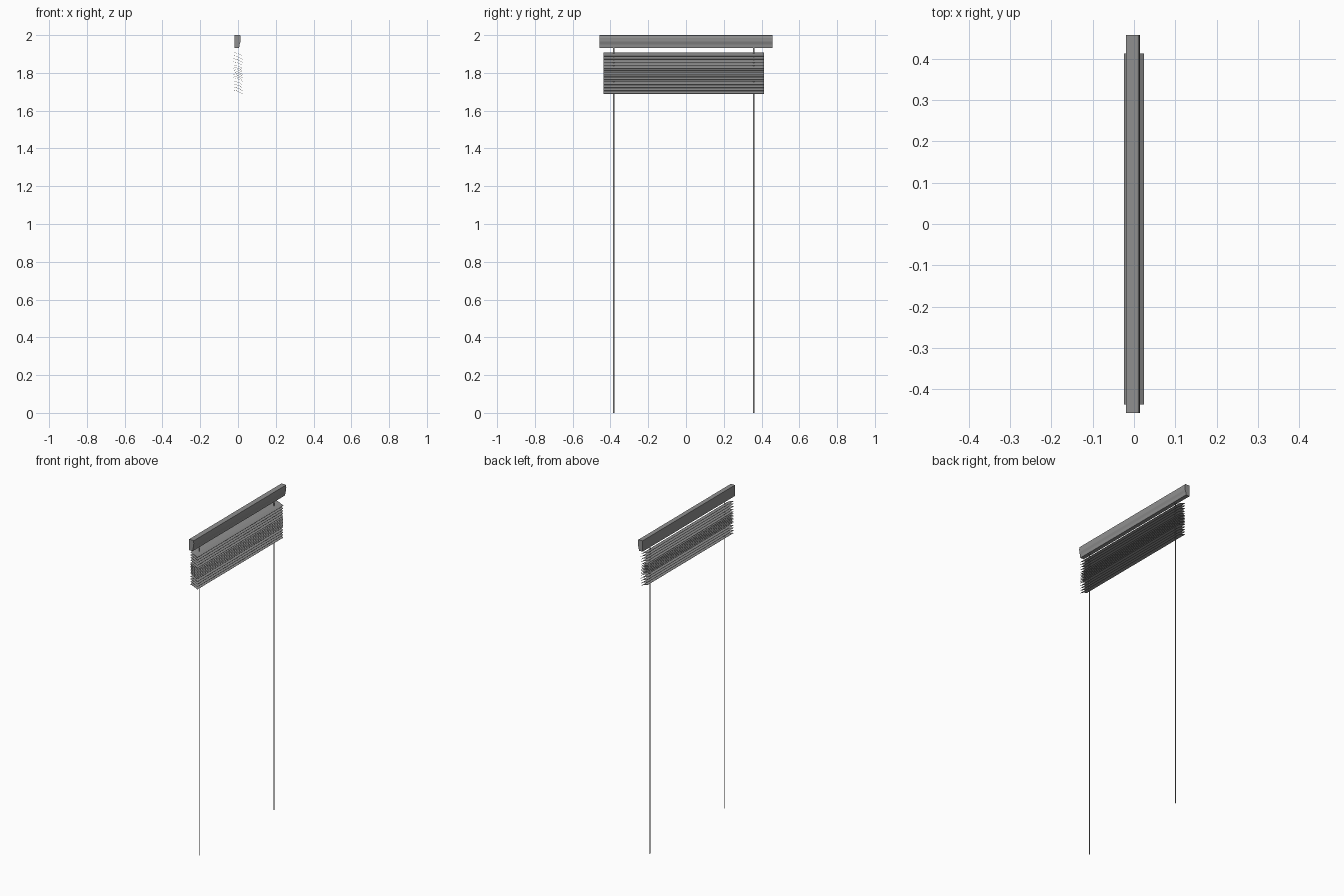
import bpy, math

if "Cube" in bpy.data.objects:
    bpy.data.objects.remove(bpy.data.objects["Cube"])

grey = bpy.data.materials.new("dark_grey")
grey.diffuse_color = (.28, .28, .28, 1)
grey.use_nodes = True
grey.node_tree.nodes["Principled BSDF"].inputs["Base Color"].default_value = grey.diffuse_color

def extrude_y(name, profile, y0, y1, centre=(0, 0)):
    """Sweep a closed (x, z) profile along y."""
    n = len(profile)
    verts = [(x + centre[0], y, z + centre[1]) for y in (y0, y1) for x, z in profile]
    faces = [(i, n + i, n + (i + 1) % n, (i + 1) % n) for i in range(n)]
    faces += [tuple(range(n)), tuple(range(n, 2 * n))[::-1]]
    me = bpy.data.meshes.new(name)
    me.from_pydata(verts, [], [f[::-1] for f in faces] if area(profile) < 0 else faces)
    me.materials.append(grey)
    ob = bpy.data.objects.new(name, me)
    bpy.context.collection.objects.link(ob)
    return ob

def area(p):
    return sum(a[0] * b[1] - b[0] * a[1] for a, b in zip(p, p[1:] + p[:1]))

# Head rail with a shaped front lip
extrude_y("head_rail", [(-.019, 1.932), (.006, 1.932), (.008, 1.95), (.013, 1.965),
                        (.014, 1.985), (.012, 1.998), (.008, 2.0), (-.019, 2.0)], -.457, .457)

# Thin, slightly crowned, tilted slats bunched towards the middle
def slat_profile(tilt, half=.0262, crown=.003, thick=.0012, steps=4):
    xs = [-half + 2 * half * i / steps for i in range(steps + 1)]
    top = [(x, crown * (1 - (x / half) ** 2)) for x in xs]
    pts = top + [(x, z - thick) for x, z in reversed(top)]
    c, s = math.cos(tilt), math.sin(tilt)
    return [(x * c + z * s, z * c - x * s) for x, z in pts]

heights = [1.899 - .0165 * i for i in range(5)]
heights += [1.822 - .0095 * i for i in range(7)]
heights += [1.748 - .0160 * i for i in range(4)]
for i, z in enumerate(heights):
    extrude_y(f"slat_{i + 1:02d}", slat_profile(math.radians(23)), -.437, .413, centre=(0, z))

# Two long flat lift cords
for side, y in (("left", -.383), ("right", .358)):
    extrude_y(f"lift_cord_{side}", [(-.001, 0), (.001, 0), (.001, 1.94), (-.001, 1.94)],
              y - .0035, y + .0035)
